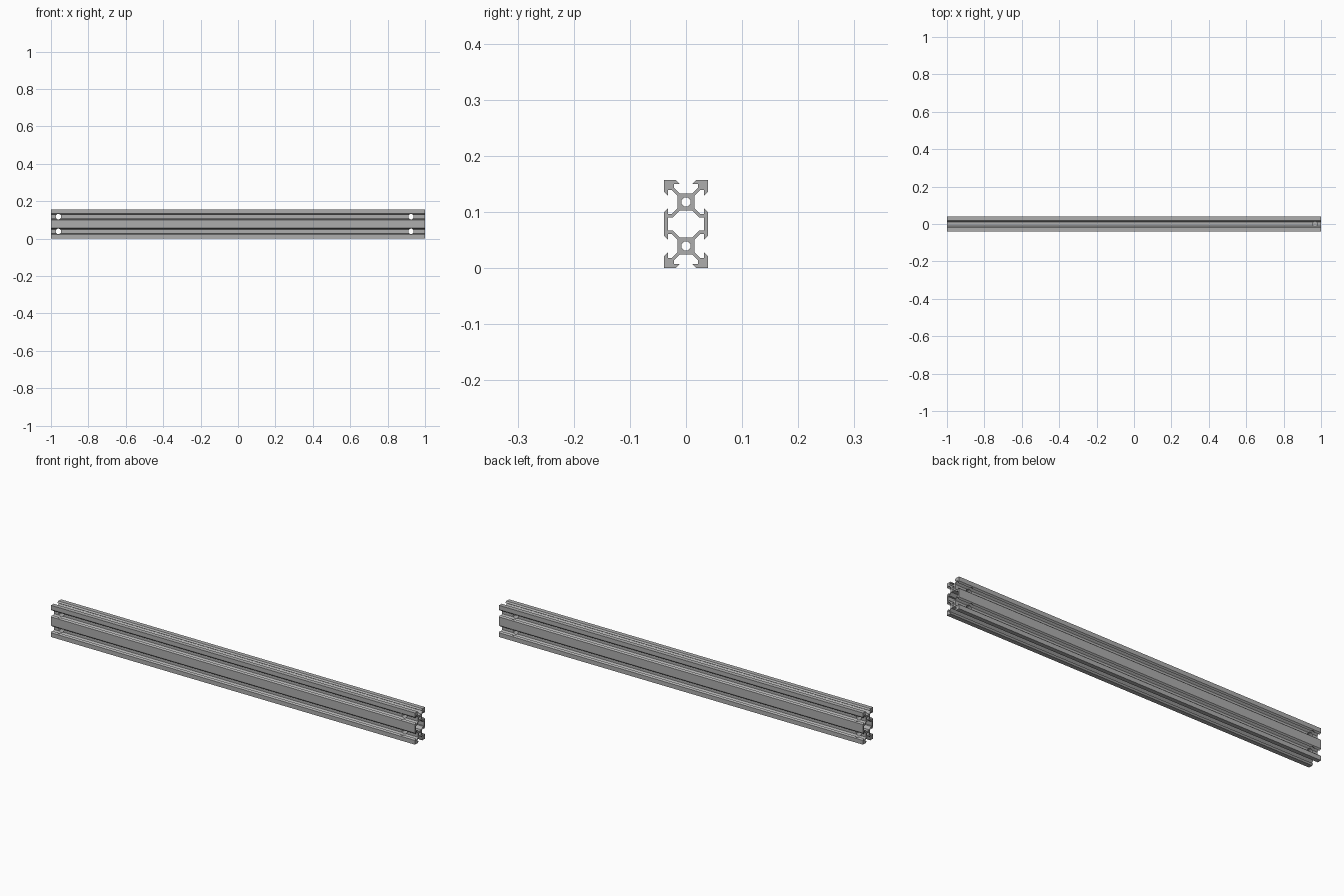
import bpy
import bmesh
from math import pi, cos, sin
from mathutils import Matrix

cube = bpy.data.objects.get("Cube")
if cube:
    bpy.data.objects.remove(cube)

MM = 0.0785 / 20      # profile is drawn in millimetres
MID = 20 * MM         # height of the profile centre
CORE = 10             # bore centres above and below the middle

metal = bpy.data.materials.new("aluminium grey")
metal.use_nodes = True
metal.diffuse_color = (0.42, 0.42, 0.42, 1)
metal.node_tree.nodes["Principled BSDF"].inputs["Base Color"].default_value = metal.diffuse_color

# Upper right quarter of the outline: side wall, side slot, corner, top slot
quarter = [(10, 5.4), (8.2, 7.1), (8.2, 4.5), (6.56, 4.5), (3.9, 7.16),
           (3.9, 12.84), (6.56, 15.5), (8.2, 15.5), (8.2, 12.9), (10, 14.6),
           (10, 20), (4.6, 20), (2.9, 18.2), (5.5, 18.2), (5.5, 16.56), (2.84, 13.9)]
# Quarter of the hollow chamber between the cores
chamber = [(8.2, 3.0), (5.94, 3.0), (2.84, 6.1)]


def mirrored(points):
    """Complete a quarter outline into a closed loop."""
    half = points + [(-y, z) for y, z in reversed(points)]
    return half + [(-y, -z) for y, z in half]


def circle(z, radius, sides=32):
    return [(radius * cos(2 * pi * i / sides), z + radius * sin(2 * pi * i / sides))
            for i in range(sides)]


# Extruded beam: filled 2D curve with chamber and two bores left open
curve = bpy.data.curves.new("beam_profile", "CURVE")
curve.dimensions = "2D"
curve.fill_mode = "BOTH"
curve.extrude = 1.0
for loop in (mirrored(quarter), mirrored(chamber), circle(CORE, 2.1), circle(-CORE, 2.1)):
    spline = curve.splines.new("POLY")
    spline.points.add(len(loop) - 1)
    spline.use_cyclic_u = True
    for point, (y, z) in zip(spline.points, loop):
        point.co = (y * MM, z * MM, 0, 1)
profile = bpy.data.objects.new("beam_profile", curve)
mesh = bpy.data.meshes.new_from_object(profile)
bpy.data.objects.remove(profile)

# Profile axes: x becomes y, y becomes z, extrusion becomes x
turn = Matrix(((0, 0, 1, 0), (1, 0, 0, 0), (0, 1, 0, MID), (0, 0, 0, 1)))
mesh.transform(turn)
bm = bmesh.new()
bm.from_mesh(mesh)
bmesh.ops.remove_doubles(bm, verts=bm.verts, dist=1e-5)
bmesh.ops.recalc_face_normals(bm, faces=bm.faces)
bm.to_mesh(mesh)
bm.free()
mesh.materials.clear()
mesh.materials.append(metal)
beam = bpy.data.objects.new("slotted_beam", mesh)
bpy.context.collection.objects.link(beam)


def drill(name, location, radius, depth, rotation):
    """Cut a round hole through the beam."""
    bpy.ops.mesh.primitive_cylinder_add(vertices=32, radius=radius, depth=depth,
                                        location=location, rotation=rotation)
    cutter = bpy.context.object
    cutter.name = name
    cutter.data.materials.append(metal)
    cutter.hide_render = True
    cutter.display_type = "WIRE"
    cut = beam.modifiers.new(name, "BOOLEAN")
    cut.object = cutter
    cut.operation = "DIFFERENCE"
    cut.solver = "EXACT"
    return cutter


# Cross holes near both ends, through each core, and one access hole in the top
cutters = [drill("cross_hole", (x, 0, MID + side * CORE * MM), 0.0145, 0.2, (pi / 2, 0, 0))
           for x in (-0.96, 0.925) for side in (-1, 1)]
cutters.append(drill("top_hole", (0.968, 0, 2 * MID), 0.0125, 0.1, (0, 0, 0)))

# Bake the holes and smooth the bores
bpy.context.view_layer.update()
baked = bpy.data.meshes.new_from_object(beam.evaluated_get(bpy.context.evaluated_depsgraph_get()))
beam.modifiers.clear()
beam.data = baked
for cutter in cutters:
    bpy.data.objects.remove(cutter)
bpy.ops.object.select_all(action="DESELECT")
beam.select_set(True)
bpy.context.view_layer.objects.active = beam
bpy.ops.object.shade_smooth_by_angle(angle=pi / 6)
